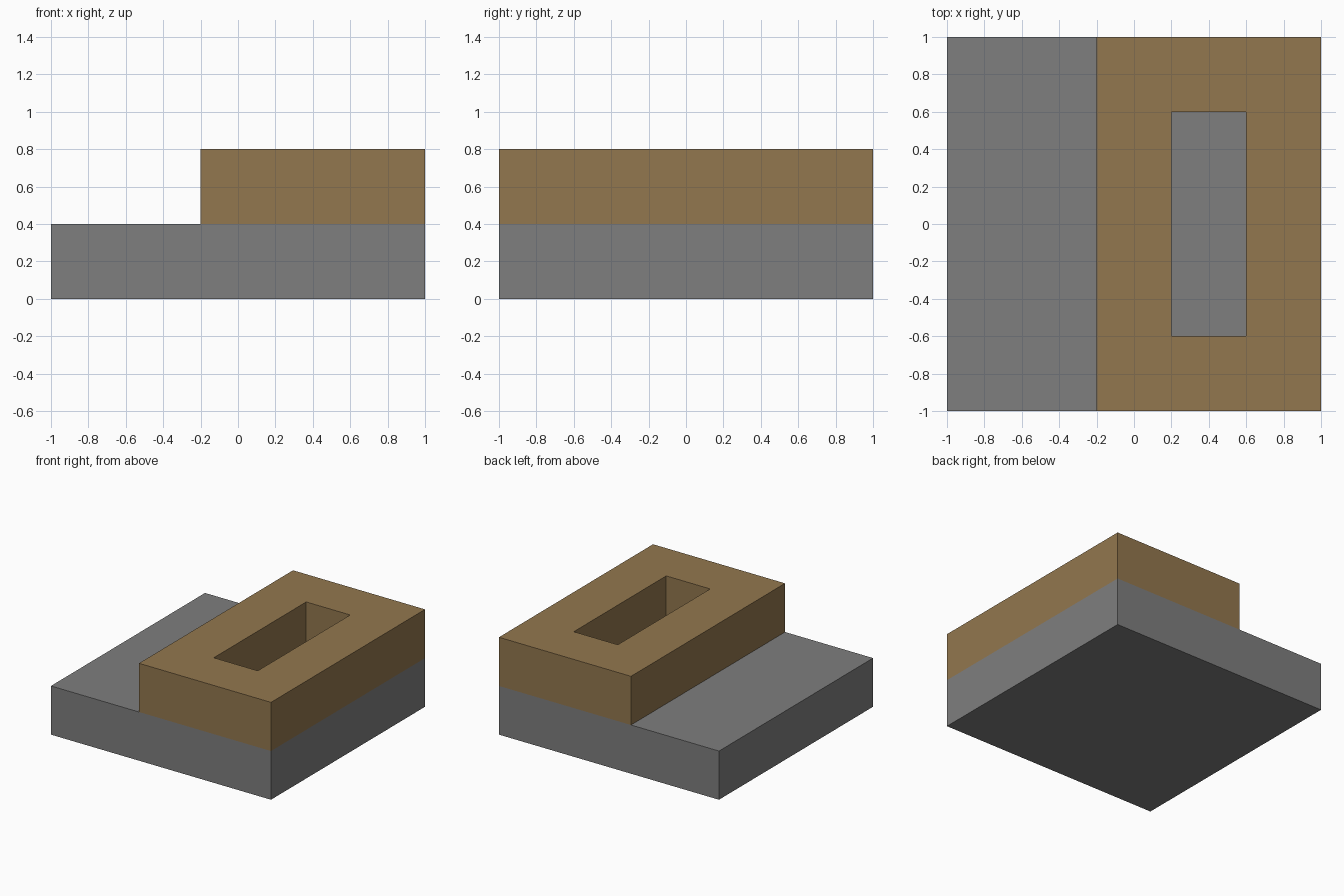
import bpy
import bmesh
from mathutils import Matrix, Vector

cube = bpy.data.objects.get("Cube")
if cube:
    bpy.data.objects.remove(cube, do_unlink=True)


def material(name, rgb):
    mat = bpy.data.materials.new(name)
    mat.use_nodes = True
    color = (*rgb, 1.0)
    mat.diffuse_color = color
    bsdf = next(n for n in mat.node_tree.nodes if n.type == "BSDF_PRINCIPLED")
    bsdf.inputs["Base Color"].default_value = color
    return mat


def block(name, low, high, mat, wall=None):
    """Box between two corners; wall cuts a vertical opening with that rim width."""
    low, high = Vector(low), Vector(high)
    bm = bmesh.new()
    placement = Matrix.Translation((low + high) / 2) @ Matrix.Diagonal((*(high - low), 1))
    bmesh.ops.create_cube(bm, size=1, matrix=placement)
    bm.normal_update()
    if wall:
        caps = [f for f in bm.faces if abs(f.normal.z) > 0.9]
        bmesh.ops.inset_individual(bm, faces=caps, thickness=wall, use_even_offset=True)
        rims = [e for f in caps for e in f.edges]
        bmesh.ops.delete(bm, geom=caps, context="FACES_ONLY")
        bmesh.ops.bridge_loops(bm, edges=rims)
        bmesh.ops.recalc_face_normals(bm, faces=bm.faces[:])
    mesh = bpy.data.meshes.new(name)
    bm.to_mesh(mesh)
    bm.free()
    mesh.materials.append(mat)
    obj = bpy.data.objects.new(name, mesh)
    bpy.context.collection.objects.link(obj)
    return obj


grey = material("stone_grey", (0.21, 0.21, 0.21))
brown = material("wood_brown", (0.29, 0.185, 0.077))

# Square base slab
block("base_slab", (-1, -1, 0), (1, 1, 0.4), grey)

# Raised frame with a slot that opens onto the slab
block("raised_frame", (-0.2, -1, 0.4), (1, 1, 0.8), brown, wall=0.4)
